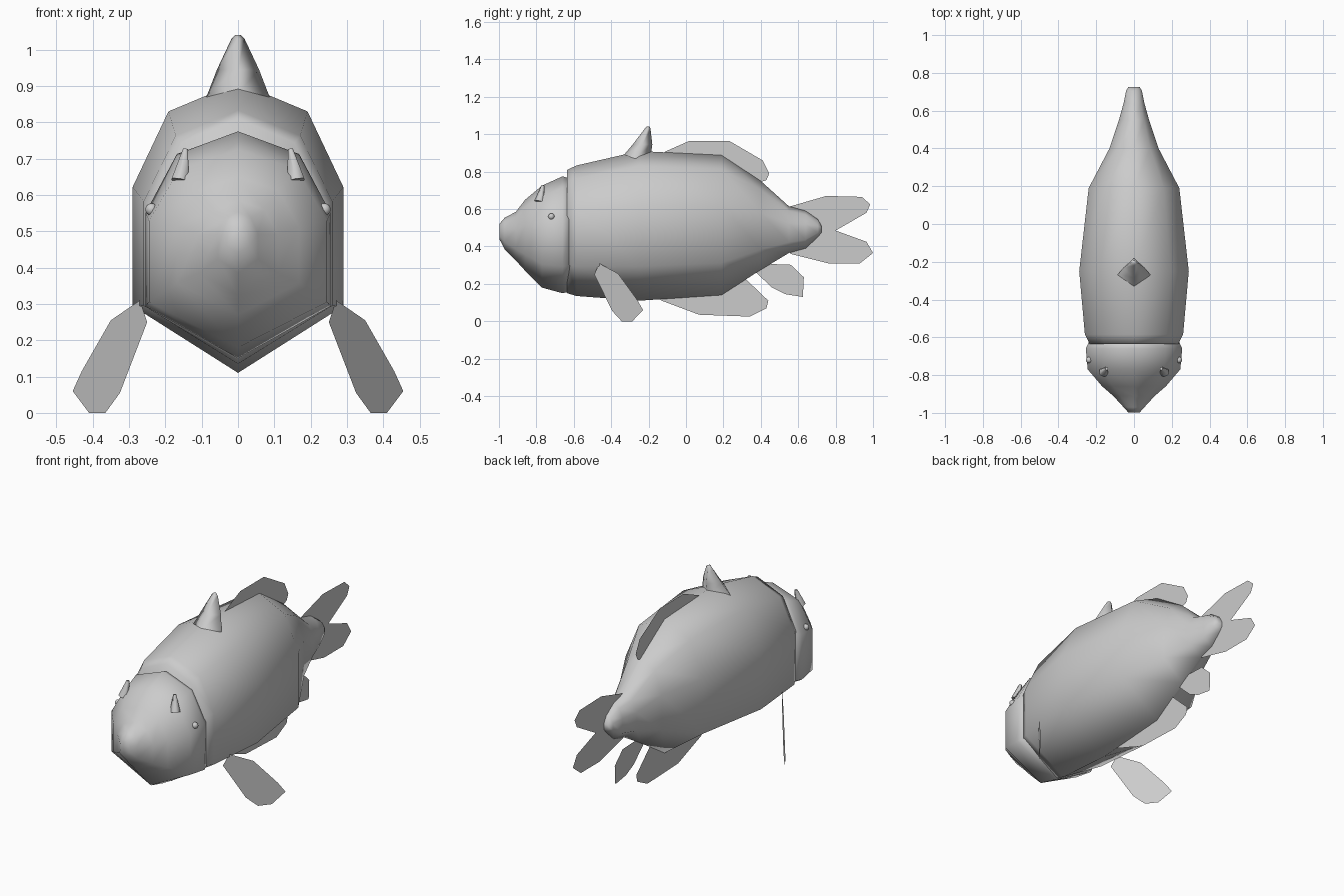
import bpy, bmesh
from math import radians

# Shared hull cross-section: (fraction of half width, fraction of height)
HALF = [(0, 1), (0.66, 0.9), (1, 0.64), (1, 0.23), (0, 0)]
HULL = HALF + [(-x, t) for x, t in HALF[3:0:-1]]


def finish(bm, name, smooth=True):
    bmesh.ops.recalc_face_normals(bm, faces=bm.faces)
    me = bpy.data.meshes.new(name)
    bm.to_mesh(me)
    bm.free()
    ob = bpy.data.objects.new(name, me)
    bpy.context.collection.objects.link(ob)
    if smooth:
        me.shade_smooth()
    return ob


def loft(name, rings):
    bm = bmesh.new()
    loops = [[bm.verts.new(p) for p in r] for r in rings]
    n = len(loops[0])
    for a, b in zip(loops, loops[1:]):
        for i in range(n):
            j = (i + 1) % n
            bm.faces.new((a[i], a[j], b[j], b[i]))
    bm.faces.new(loops[0])
    bm.faces.new(loops[-1])
    return finish(bm, name)


def hull(name, stations):
    # station: y, half width, bottom z, top z
    return loft(name, [[(x * w, y, zb + t * (zt - zb)) for x, t in HULL]
                       for y, w, zb, zt in stations])


def sheet(name, pts):
    bm = bmesh.new()
    bm.faces.new([bm.verts.new(p) for p in pts])
    return finish(bm, name, False)


def mid_fin(name, yz):
    return sheet(name, [(0, y, z) for y, z in yz])


# Body and head
hull("body", [(-0.635, 0.235, 0.15, 0.81), (-0.585, 0.26, 0.135, 0.833),
              (-0.25, 0.29, 0.11, 0.91), (0.19, 0.24, 0.14, 0.888),
              (0.4, 0.13, 0.275, 0.75), (0.55, 0.08, 0.365, 0.615),
              (0.64, 0.055, 0.39, 0.59), (0.705, 0.042, 0.45, 0.545),
              (0.725, 0.03, 0.475, 0.51)])
hull("head", [(-0.615, 0.235, 0.16, 0.76), (-0.66, 0.255, 0.15, 0.775),
              (-0.77, 0.245, 0.18, 0.725), (-0.86, 0.168, 0.27, 0.65),
              (-0.91, 0.11, 0.325, 0.585), (-0.97, 0.055, 0.385, 0.553),
              (-0.998, 0.03, 0.44, 0.52)])

# Back spine: diamond section leaning backward (z, front y, back y, half width)
loft("back_spine", [[(0, f, z), (w, (f + b) / 2, z), (0, b, z), (-w, (f + b) / 2, z)]
                    for z, f, b, w in [(0.84, -0.38, -0.18, 0.1), (0.88, -0.34, -0.19, 0.083),
                                       (0.945, -0.285, -0.18, 0.058), (1.03, -0.22, -0.19, 0.018),
                                       (1.04, -0.21, -0.195, 0.008)]])

# Flat fins on the centre line
mid_fin("dorsal_fin", [(-0.13, 0.89), (-0.11, 0.908), (0.02, 0.965), (0.23, 0.965),
                       (0.41, 0.86), (0.445, 0.79), (0.43, 0.755), (0.39, 0.74), (0.19, 0.87)])
mid_fin("tail_upper", [(0.55, 0.6), (0.56, 0.615), (0.75, 0.67), (0.94, 0.665), (0.985, 0.625),
                       (0.965, 0.58), (0.8, 0.485), (0.68, 0.49)])
mid_fin("tail_lower", [(0.55, 0.38), (0.56, 0.36), (0.76, 0.31), (0.93, 0.31), (1.0, 0.365),
                       (0.965, 0.425), (0.8, 0.485), (0.68, 0.49)])
mid_fin("belly_fin", [(-0.15, 0.125), (-0.13, 0.11), (0.07, 0.035), (0.34, 0.025), (0.43, 0.07),
                      (0.44, 0.11), (0.32, 0.225), (0.12, 0.14)])
mid_fin("anal_fin", [(0.37, 0.265), (0.46, 0.18), (0.53, 0.145), (0.625, 0.13), (0.63, 0.235),
                     (0.56, 0.302), (0.4, 0.308)])

# Mirrored parts
for s, side in ((1, "right"), (-1, "left")):
    outline = [(0.27, 0.31), (0.35, 0.255), (0.43, 0.115), (0.455, 0.06), (0.41, 0),
               (0.365, 0), (0.325, 0.055), (0.25, 0.25)]
    sheet("side_fin_" + side, [(s * x, -0.49 + (x - 0.25) * 1.27, z) for x, z in outline])

    bpy.ops.mesh.primitive_uv_sphere_add(segments=12, ring_count=8, radius=0.017,
                                         location=(s * 0.238, -0.72, 0.56))
    bpy.context.object.name = "eye_" + side
    bpy.ops.object.shade_smooth()

    bpy.ops.mesh.primitive_cone_add(vertices=6, radius1=0.027, radius2=0.008, depth=0.09,
                                    location=(s * 0.152, -0.775, 0.683),
                                    rotation=(radians(-12), radians(-s * 10), 0))
    bpy.context.object.name = "brow_horn_" + side
    bpy.ops.object.shade_smooth_by_angle(angle=radians(70))
